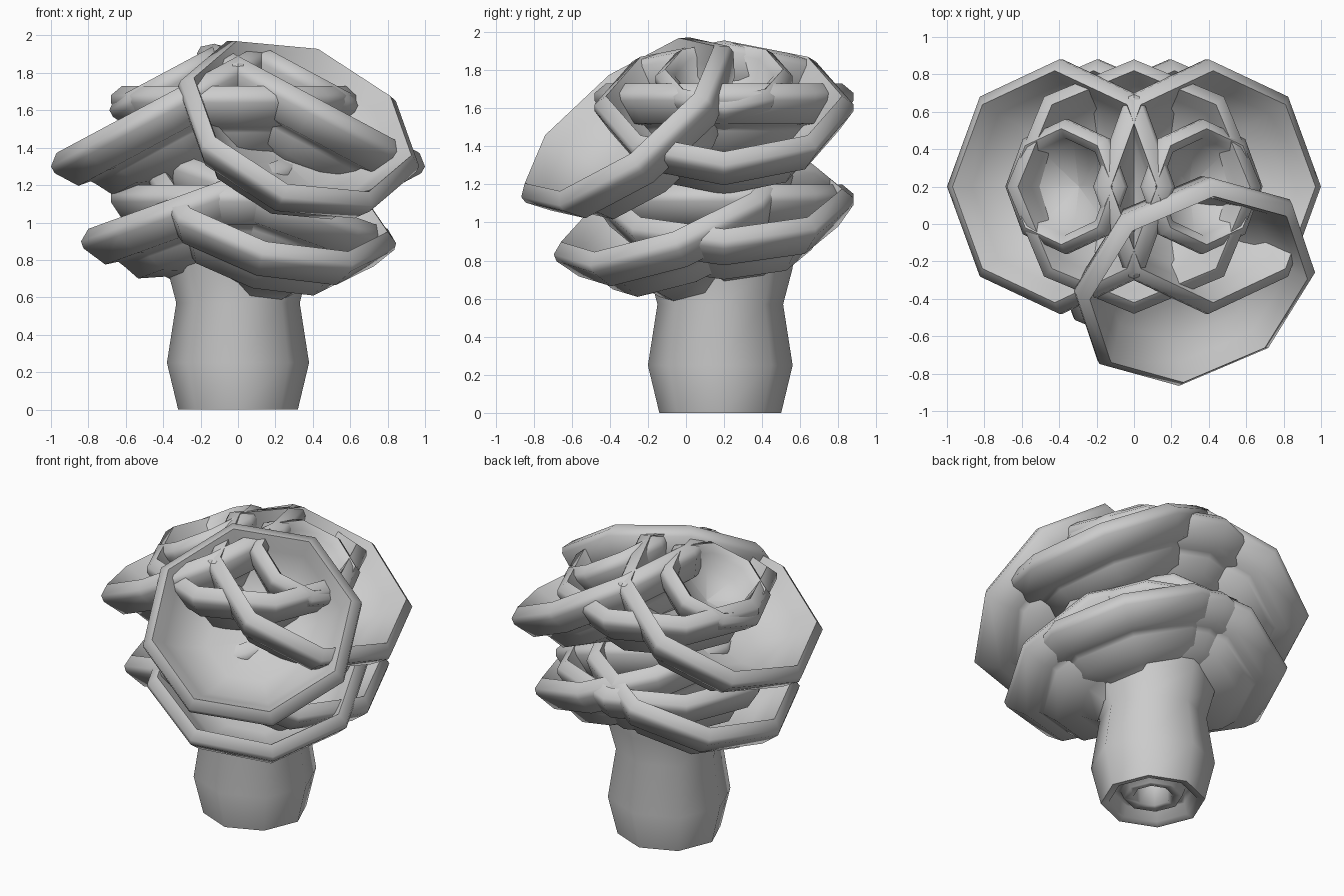
import bpy, math
from mathutils import Vector, Matrix

cube = bpy.data.objects.get("Cube")
if cube:
    bpy.data.objects.remove(cube, do_unlink=True)

grey = bpy.data.materials.new("plain_grey")
grey.use_nodes = True
grey.diffuse_color = (0.6, 0.6, 0.6, 1)
grey.node_tree.nodes["Principled BSDF"].inputs["Base Color"].default_value = (0.6, 0.6, 0.6, 1)

SIDES = 8


def lathe(name, profile, centre, normal=(0, 0, 1), spin=0):
    """Revolve (radius, height) points about the axis 'normal' through 'centre'."""
    axis = Vector(normal).normalized()
    x_dir = (Vector((1, 0, 0)) - axis * axis.x).normalized()
    y_dir = axis.cross(x_dir)
    frame = Matrix((x_dir, y_dir, axis)).transposed()
    verts, faces = [], []
    for r, h in profile:
        for i in range(SIDES):
            a = 2 * math.pi * i / SIDES + math.radians(spin)
            verts.append(frame @ Vector((r * math.cos(a), r * math.sin(a), h)) + Vector(centre))
    for j in range(len(profile) - 1):
        for i in range(SIDES):
            k = (i + 1) % SIDES
            faces.append((j * SIDES + i, j * SIDES + k, (j + 1) * SIDES + k, (j + 1) * SIDES + i))
    mesh = bpy.data.meshes.new(name)
    mesh.from_pydata(verts, [], faces)
    mesh.materials.append(grey)
    obj = bpy.data.objects.new(name, mesh)
    bpy.context.collection.objects.link(obj)
    bpy.ops.object.select_all(action='DESELECT')
    obj.select_set(True)
    bpy.context.view_layer.objects.active = obj
    bpy.ops.object.shade_smooth_by_angle(angle=math.radians(80))
    return obj


# Trunk: hollow foot, bulging body, flared top
lathe("trunk", [(0.12, 0.25), (0.12, 0.04), (0.18, 0.03), (0.2, 0.08), (0.25, 0.08), (0.27, 0.01),
                (0.32, 0), (0.38, 0.25), (0.33, 0.57), (0.38, 0.76), (0.4, 1.0)], (0, 0.18, 0))

# Cup: stalk, two-stepped underside, raised lip, hollow bowl
CUP = [(0.24, -0.42), (0.32, -0.33), (0.46, -0.29), (0.51, -0.2), (0.53, -0.17), (0.6, -0.16),
       (0.68, -0.04), (0.68, 0), (0.62, 0.05), (0.55, -0.04), (0.48, -0.14), (0.3, -0.23), (0.001, -0.27)]

# Small inner cup with a thick rounded rim
INNER_CUP = [(0.2, -0.25), (0.31, -0.13), (0.36, -0.04), (0.36, 0), (0.31, 0.04), (0.26, 0),
             (0.24, -0.1), (0.001, -0.16)]

lathe("lower_middle_cup", CUP, (0, 0.2, 1.15))
lathe("upper_middle_cup", CUP, (0, 0.2, 1.68))
for side, label in ((1, "left"), (-1, "right")):
    lathe("lower_%s_cup" % label, CUP, (0.2 * side, 0.2, 1.13), (0.34 * side, 0, 0.94))
    lathe("upper_%s_cup" % label, CUP, (0.4 * side, 0.2, 1.62), (0.47 * side, 0, 0.88))
    lathe("inner_%s_cup" % label, INNER_CUP, (0.37 * side, 0.2, 1.77), (0.47 * side, 0, 0.88))
lathe("lower_front_cup", CUP, (0.19, -0.06, 1.07), (0.28, -0.4, 1), -5)
lathe("upper_front_cup", CUP, (0.33, -0.32, 1.53), (0.32, -0.59, 0.74), -8)
